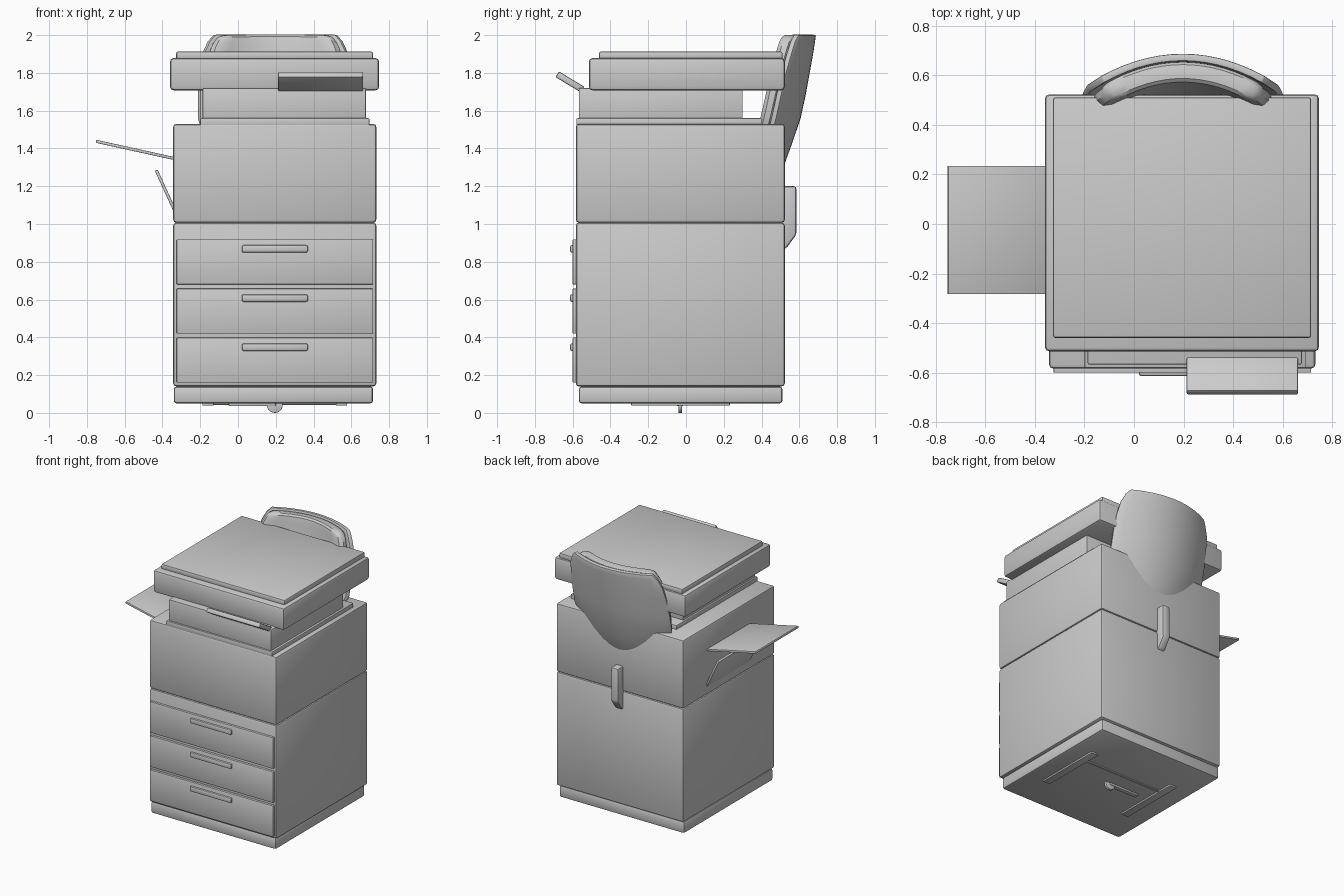
import bpy, bmesh, math

if "Cube" in bpy.data.objects:
    bpy.data.objects.remove(bpy.data.objects["Cube"])


def finish(obj, bevel=0.0, segments=2):
    if bevel:
        m = obj.modifiers.new("bevel", 'BEVEL')
        m.width, m.segments = bevel, segments
        m.limit_method = 'ANGLE'
    bpy.ops.object.select_all(action='DESELECT')
    bpy.context.view_layer.objects.active = obj
    obj.select_set(True)
    for m in list(obj.modifiers):
        bpy.ops.object.modifier_apply(modifier=m.name)
    bpy.ops.object.shade_smooth_by_angle(angle=math.radians(35))
    return obj


def make(name, verts, faces):
    me = bpy.data.meshes.new(name)
    me.from_pydata(verts, [], faces)
    obj = bpy.data.objects.new(name, me)
    bpy.context.collection.objects.link(obj)
    return obj


def prism(name, axis, profile, a, b, bevel=0.0):
    """Extrude a 2D profile along x (profile = y,z) or y (profile = x,z)."""
    n = len(profile)
    place = (lambda p, t: (t, p[0], p[1])) if axis == 'x' else (lambda p, t: (p[0], t, p[1]))
    verts = [place(p, t) for t in (a, b) for p in profile]
    faces = [tuple(range(n)), tuple(range(n, 2 * n))]
    faces += [(i, (i + 1) % n, (i + 1) % n + n, i + n) for i in range(n)]
    obj = make(name, verts, faces)
    bm = bmesh.new()
    bm.from_mesh(obj.data)
    bmesh.ops.recalc_face_normals(bm, faces=bm.faces)
    bm.to_mesh(obj.data)
    bm.free()
    return finish(obj, bevel)


def box(name, x, y, z, bevel=0.0):
    return prism(name, 'x', [(y[0], z[0]), (y[1], z[0]), (y[1], z[1]), (y[0], z[1])], x[0], x[1], bevel)


def slab(name, axis, p, q, thick, a, b, bevel=0.0):
    """Tilted plate whose section runs from p to q."""
    dx, dz = q[0] - p[0], q[1] - p[1]
    k = thick / 2 / math.hypot(dx, dz)
    ox, oz = -dz * k, dx * k
    return prism(name, axis, [(p[0] + ox, p[1] + oz), (q[0] + ox, q[1] + oz),
                              (q[0] - ox, q[1] - oz), (p[0] - ox, p[1] - oz)], a, b, bevel)


def curved_back(name, rows, thick, cols, subsurf):
    """Bowed sheet from rows of (z, centre y, half width, bow), thickened forward."""
    verts = []
    for z, yc, w, bow in rows:
        for j in range(cols + 1):
            u = 2 * j / cols - 1
            verts.append((0.197 + w * u, yc - bow * u * u, z))
    c = cols + 1
    faces = [(i * c + j, i * c + j + 1, (i + 1) * c + j + 1, (i + 1) * c + j)
             for i in range(len(rows) - 1) for j in range(cols)]
    obj = make(name, verts, faces)
    s = obj.modifiers.new("thickness", 'SOLIDIFY')
    s.thickness, s.offset = thick, -1
    if subsurf:
        obj.modifiers.new("smooth", 'SUBSURF').levels = subsurf
        return finish(obj)
    return finish(obj, 0.006)


# Copier body
box("plinth", (-0.34, 0.715), (-0.567, 0.51), (0.05, 0.14), 0.015)
box("drawer_cabinet", (-0.343, 0.732), (-0.583, 0.523), (0.14, 1.007), 0.016)
box("upper_body", (-0.343, 0.732), (-0.583, 0.523), (1.007, 1.53), 0.016)
box("seam_filler", (-0.33, 0.72), (-0.57, 0.51), (0.98, 1.03))

# Drawers with handles
for i, z in enumerate((0.16, 0.42, 0.68)):
    box(f"drawer_{i}", (-0.325, 0.715), (-0.60, -0.57), (z, z + 0.238), 0.004)
    box(f"drawer_handle_{i}", (0.02, 0.37), (-0.614, -0.585), (z + 0.168, z + 0.208), 0.01)

# Neck, scanner and lid
box("neck_ledge", (-0.2, 0.695), (-0.58, 0.40), (1.52, 1.56), 0.005)
box("neck", (-0.187, 0.678), (-0.567, 0.30), (1.53, 1.72), 0.006)
box("scanner", (-0.36, 0.747), (-0.514, 0.523), (1.708, 1.878), 0.018)
box("lid", (-0.327, 0.715), (-0.46, 0.511), (1.87, 1.913), 0.01)

# Tilted control panel
slab("control_panel", 'x', (-0.545, 1.71), (-0.682, 1.793), 0.035, 0.212, 0.663, 0.008)

# Side paper trays
slab("upper_tray", 'y', (-0.33, 1.345), (-0.752, 1.438), 0.016, -0.283, 0.235, 0.003)
slab("lower_tray", 'y', (-0.33, 1.06), (-0.433, 1.285), 0.016, -0.283, 0.235, 0.003)

# Chair back behind the copier
shell = [(2.0, 0.688, 0.33, 0.09), (1.965, 0.683, 0.36, 0.105), (1.9, 0.673, 0.39, 0.115),
         (1.8, 0.655, 0.405, 0.125), (1.68, 0.633, 0.412, 0.13), (1.56, 0.607, 0.412, 0.13),
         (1.43, 0.563, 0.37, 0.12), (1.32, 0.523, 0.30, 0.09), (1.2, 0.45, 0.22, 0.05)]
curved_back("chair_back_shell", shell, 0.03, 14, 0)
pad = [(min(z, 1.998), y - 0.028, w * 0.965, b) for z, y, w, b in shell[:7]]
curved_back("chair_back_pad", pad, 0.085, 8, 1)

# Chair back support post
prism("chair_back_post", 'x', [(0.49, 1.2), (0.585, 1.2), (0.585, 0.945), (0.53, 0.87), (0.49, 0.86)],
      0.165, 0.228, 0.014)

# Chair frame showing beneath
for side, x in (("left", -0.158), ("right", 0.548)):
    box(f"foot_bar_{side}", (x - 0.03, x + 0.03), (-0.29, 0.232), (0.038, 0.06), 0.004)
box("foot_cross_rod", (-0.158, 0.548), (0.10, 0.118), (0.043, 0.06), 0.003)
box("caster_arm", (-0.05, 0.2), (-0.05, -0.015), (0.036, 0.06), 0.005)
wheel = [(0.195 + 0.042 * math.cos(k * math.pi / 12), 0.042 + 0.042 * math.sin(k * math.pi / 12))
         for k in range(24)]
prism("caster_wheel", 'y', wheel, -0.04, -0.02, 0.003)
